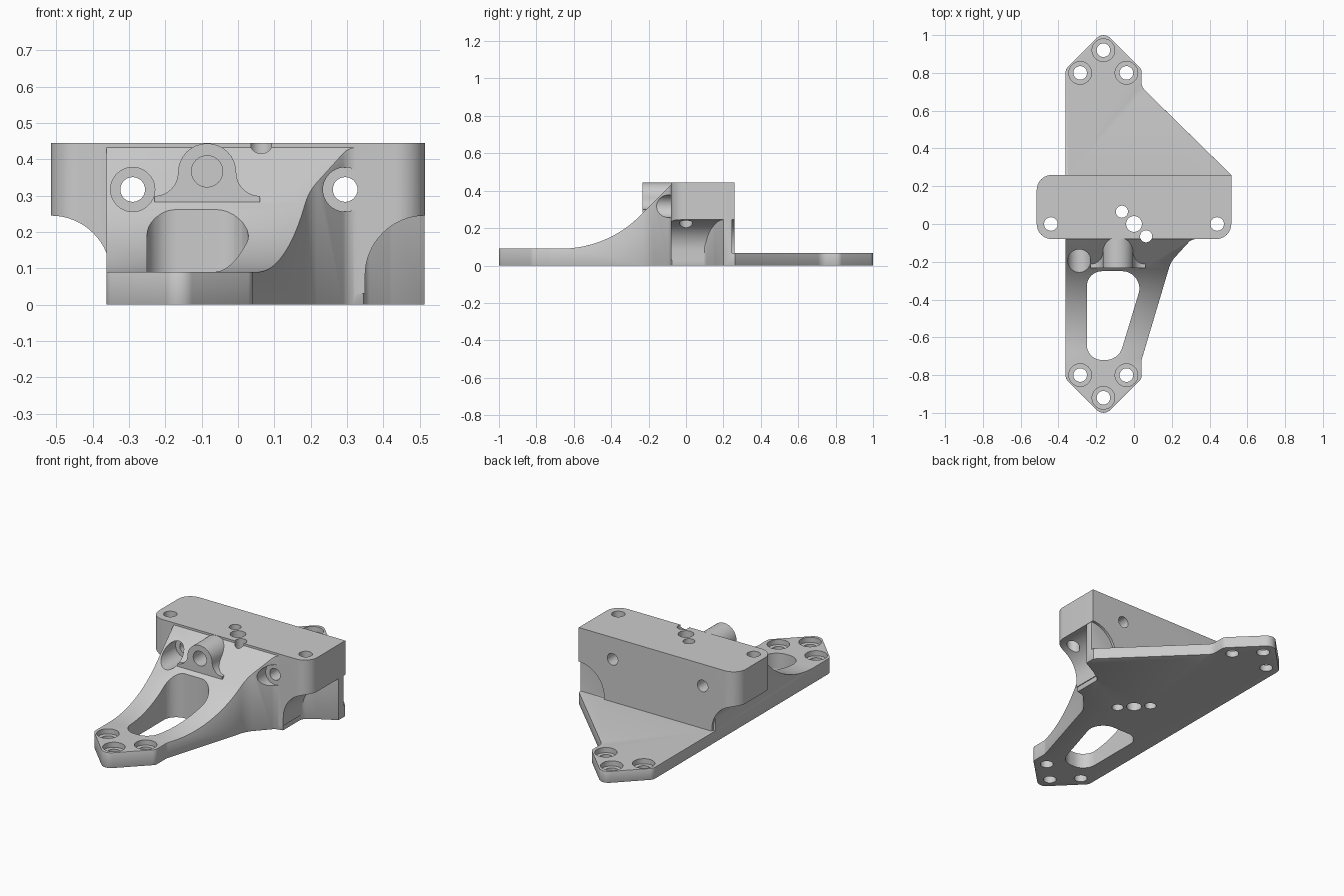
import bpy, bmesh, math
from mathutils import Vector

cube = bpy.data.objects.get("Cube")
if cube:
    bpy.data.objects.remove(cube, do_unlink=True)

grey = bpy.data.materials.new("machined_grey")
grey.use_nodes = True
grey.diffuse_color = (0.6, 0.6, 0.6, 1)
grey.node_tree.nodes["Principled BSDF"].inputs["Base Color"].default_value = (0.6, 0.6, 0.6, 1)

AXES = {"x": lambda u, v, w: (w, u, v),
        "y": lambda u, v, w: (u, w, v),
        "z": lambda u, v, w: (u, v, w)}


def rounded(corners, steps=8):
    """Outline from (u, v, radius) corners, each filleted with an arc."""
    out = []
    for i, (u, v, r) in enumerate(corners):
        p = Vector((u, v))
        if r == 0:
            out.append(p)
            continue
        a = (Vector(corners[i - 1][:2]) - p).normalized()
        b = (Vector(corners[(i + 1) % len(corners)][:2]) - p).normalized()
        half = a.angle(b) / 2
        centre = p + (a + b).normalized() * r / math.sin(half)
        reach = r / math.tan(half)
        start, end = p + a * reach - centre, p + b * reach - centre
        for k in range(steps + 1):
            out.append(centre + start.lerp(end, k / steps).normalized() * r)
    return out


def arc(cu, cv, r, a0, a1, steps=16):
    angles = [math.radians(a0 + (a1 - a0) * k / steps) for k in range(steps + 1)]
    return [(cu + r * math.cos(a), cv + r * math.sin(a)) for a in angles]


def prism(name, outline, axis, lo, hi):
    """Extrude a 2D outline along an axis."""
    bm = bmesh.new()
    ends = [[bm.verts.new(AXES[axis](p[0], p[1], w)) for p in outline] for w in (lo, hi)]
    bm.faces.new(ends[0])
    bm.faces.new(ends[1])
    n = len(outline)
    for i in range(n):
        j = (i + 1) % n
        bm.faces.new((ends[0][i], ends[0][j], ends[1][j], ends[1][i]))
    bmesh.ops.recalc_face_normals(bm, faces=bm.faces)
    mesh = bpy.data.meshes.new(name)
    bm.to_mesh(mesh)
    bm.free()
    mesh.materials.append(grey)
    obj = bpy.data.objects.new(name, mesh)
    bpy.context.collection.objects.link(obj)
    return obj


def apply_modifier(obj, mod):
    bpy.context.view_layer.objects.active = obj
    bpy.ops.object.modifier_apply(modifier=mod.name)


def combine(obj, other, operation):
    mod = obj.modifiers.new("combine", "BOOLEAN")
    mod.operation = operation
    mod.solver = "EXACT"
    mod.object = other
    apply_modifier(obj, mod)
    bpy.data.objects.remove(other, do_unlink=True)


def drill(obj, axis, u, v, r, lo, hi):
    ring = arc(u, v, r, 0, 360, 40)[:-1]
    combine(obj, prism("drill", ring, axis, lo, hi), "DIFFERENCE")


TOP, PLATE, ARM = 0.445, 0.067, 0.09
LEFT, FRONT, BACK = -0.362, -0.08, 0.26

# Base with front arm and rear plate: plan outline trimmed by a side profile
bracket = prism("mounting_bracket", rounded([
    (LEFT, -0.82, 0.04), (-0.162, -1.02, 0.05), (0.04, -0.82, 0.04), (0.04, -0.72, 0.06),
    (0.195, -0.2, 0.15), (0.30, -0.085, 0.05), (0.345, -0.075, 0), (0.345, 0.1, 0.04),
    (0.42, 0.15, 0.08), (0.513, 0.2, 0), (0.513, 0.262, 0), (0.04, 0.725, 0.06),
    (0.04, 0.82, 0.04), (-0.162, 1.02, 0.05), (LEFT, 0.82, 0.04)]), "z", 0, 0.6)
side = [(-1.1, -0.1), (-1.1, ARM)] + arc(-0.67, ARM + 0.6, 0.6, 270, 315)
side += [(-0.072, 0.441), (-0.03, 0.4), (0.245, 0.4), (0.245, PLATE), (1.1, PLATE), (1.1, -0.1)]
combine(bracket, prism("side_profile", side, "x", -1, 1), "INTERSECT")
bevel = bracket.modifiers.new("edge_break", "BEVEL")
bevel.width = 0.008
bevel.segments = 2
bevel.limit_method = "ANGLE"
bevel.angle_limit = math.radians(55)
apply_modifier(bracket, bevel)

# Cross block with curved undercuts at both ends
block = prism("cross_block", rounded([
    (-0.515, FRONT, 0.08), (0.515, FRONT, 0.08), (0.515, BACK, 0), (-0.515, BACK, 0.08)]),
    "z", 0.03, TOP)
for s in (-1, 1):
    curve = [(s * u, v) for u, v in arc(0.515, 0.08, 0.165, 90, 180)]
    undercut = curve + [(s * 0.35, -0.1), (s * 0.7, -0.1), (s * 0.7, 0.245)]
    combine(block, prism("undercut", undercut, "y", -0.3, 0.4), "DIFFERENCE")
combine(bracket, block, "UNION")

# Window through the arm
combine(bracket, prism("arm_window", rounded([
    (-0.25, -0.25, 0.08), (0.06, -0.25, 0.09), (-0.082, -0.72, 0.09), (-0.25, -0.72, 0.08)]),
    "z", -0.1, 0.6), "DIFFERENCE")

# Counterbored cross holes through the block
for x in (-0.29, 0.295):
    drill(bracket, "y", x, 0.317, 0.061, -0.6, -0.078)
    drill(bracket, "y", x, 0.317, 0.034, -0.6, 0.4)

# Arched boss with flared foot and a blind hole
boss_x, boss_z = -0.085, 0.364
arch = arc(boss_x, boss_z, 0.08, 180, 0)
flare_right = arc(boss_x + 0.145, boss_z, 0.065, 180, 270, 8)[1:]
flare_left = [(2 * boss_x - u, v) for u, v in reversed(flare_right)]
foot = [(boss_x + 0.145, 0.283), (boss_x - 0.145, 0.283)]
combine(bracket, prism("boss", flare_left + arch + flare_right + foot, "y", -0.233, 0), "UNION")
drill(bracket, "y", boss_x, 0.367, 0.043, -0.4, -0.13)

# Vertical holes in the block
for x, y, r in ((-0.44, 0, 0.036), (0.44, 0, 0.036), (0, 0, 0.042),
                (-0.064, 0.065, 0.032), (0.064, -0.065, 0.032)):
    drill(bracket, "z", x, y, r, -0.1, 0.6)

# Three counterbored screw holes at each tip
for s, height in ((-1, ARM), (1, PLATE)):
    for x, y in ((-0.285, 0.8), (-0.04, 0.8), (-0.162, 0.92)):
        drill(bracket, "z", x, s * y, 0.06, height - 0.03, height + 0.05)
        drill(bracket, "z", x, s * y, 0.036, -0.1, 0.2)

# Smooth curved walls, crisp edges
for o in bpy.context.selected_objects:
    o.select_set(False)
bracket.select_set(True)
bpy.context.view_layer.objects.active = bracket
bpy.ops.object.shade_smooth_by_angle(angle=math.radians(25))
